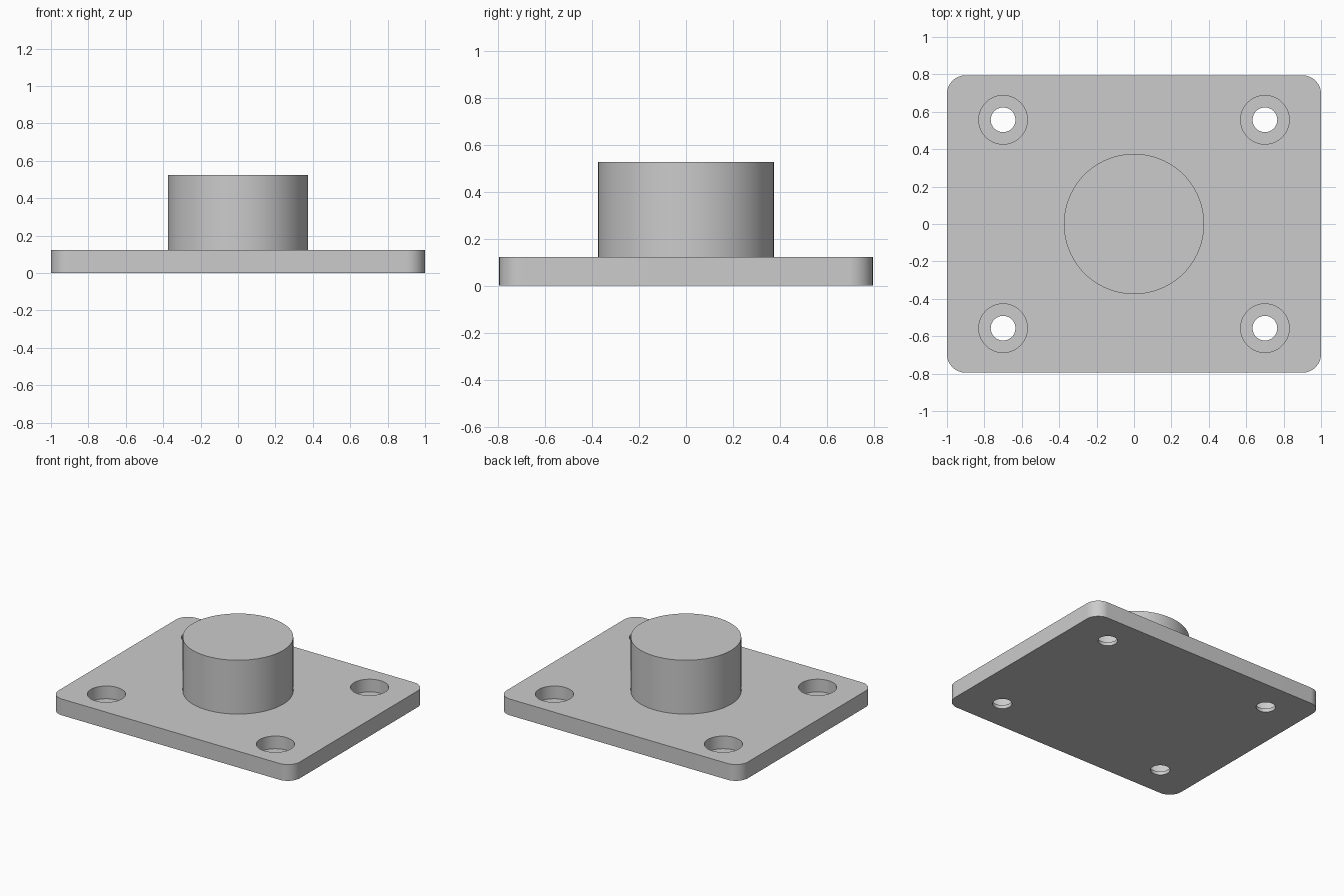
import bpy
import bmesh
from math import radians

cube = bpy.data.objects.get("Cube")
if cube:
    bpy.data.objects.remove(cube)

HALF_X, HALF_Y, PLATE_TOP = 1.0, 0.795, 0.122
CORNER_RADIUS = 0.1
BOSS_RADIUS, BOSS_TOP = 0.375, 0.525
HOLE_X, HOLE_Y, HOLE_RADIUS = 0.7, 0.557, 0.066
BORE_RADIUS, BORE_FLOOR = 0.13, 0.027

grey = bpy.data.materials.new("plain_grey")
grey.use_nodes = True
grey.diffuse_color = (0.6, 0.6, 0.6, 1)
grey.node_tree.nodes["Principled BSDF"].inputs["Base Color"].default_value = grey.diffuse_color


def select_only(obj):
    bpy.ops.object.select_all(action="DESELECT")
    obj.select_set(True)
    bpy.context.view_layer.objects.active = obj


def cylinder(name, x, y, bottom, top, radius, sides=96):
    bpy.ops.mesh.primitive_cylinder_add(
        vertices=sides, radius=radius, depth=top - bottom,
        location=(x, y, (bottom + top) / 2))
    obj = bpy.context.object
    obj.name = name
    obj.data.materials.append(grey)
    return obj


def rounded_plate(name):
    # Box with only its upright corner edges rounded
    bm = bmesh.new()
    bmesh.ops.create_cube(bm, size=1)
    for v in bm.verts:
        v.co.x *= 2 * HALF_X
        v.co.y *= 2 * HALF_Y
        v.co.z = PLATE_TOP if v.co.z > 0 else 0
    upright = [e for e in bm.edges
               if abs(e.verts[0].co.z - e.verts[1].co.z) > PLATE_TOP / 2]
    bmesh.ops.bevel(bm, geom=upright, offset=CORNER_RADIUS, segments=16,
                    profile=0.5, affect="EDGES")
    mesh = bpy.data.meshes.new(name)
    bm.to_mesh(mesh)
    bm.free()
    mesh.materials.append(grey)
    obj = bpy.data.objects.new(name, mesh)
    bpy.context.collection.objects.link(obj)
    return obj


def cut(target, cutter):
    select_only(target)
    mod = target.modifiers.new("cut", "BOOLEAN")
    mod.operation = "DIFFERENCE"
    mod.solver = "EXACT"
    mod.object = cutter
    bpy.ops.object.modifier_apply(modifier=mod.name)
    bpy.data.objects.remove(cutter)


# Base plate with a counterbored through hole near each corner
plate = rounded_plate("base_plate")
for sx in (-1, 1):
    for sy in (-1, 1):
        x, y = sx * HOLE_X, sy * HOLE_Y
        cut(plate, cylinder("bore_cutter", x, y, BORE_FLOOR, PLATE_TOP + 0.1, BORE_RADIUS, 64))
        cut(plate, cylinder("hole_cutter", x, y, -0.1, PLATE_TOP + 0.1, HOLE_RADIUS, 64))

# Solid round boss in the middle
boss = cylinder("centre_boss", 0, 0, PLATE_TOP, BOSS_TOP, BOSS_RADIUS)

for part in (plate, boss):
    select_only(part)
    bpy.ops.object.shade_smooth_by_angle(angle=radians(30))
